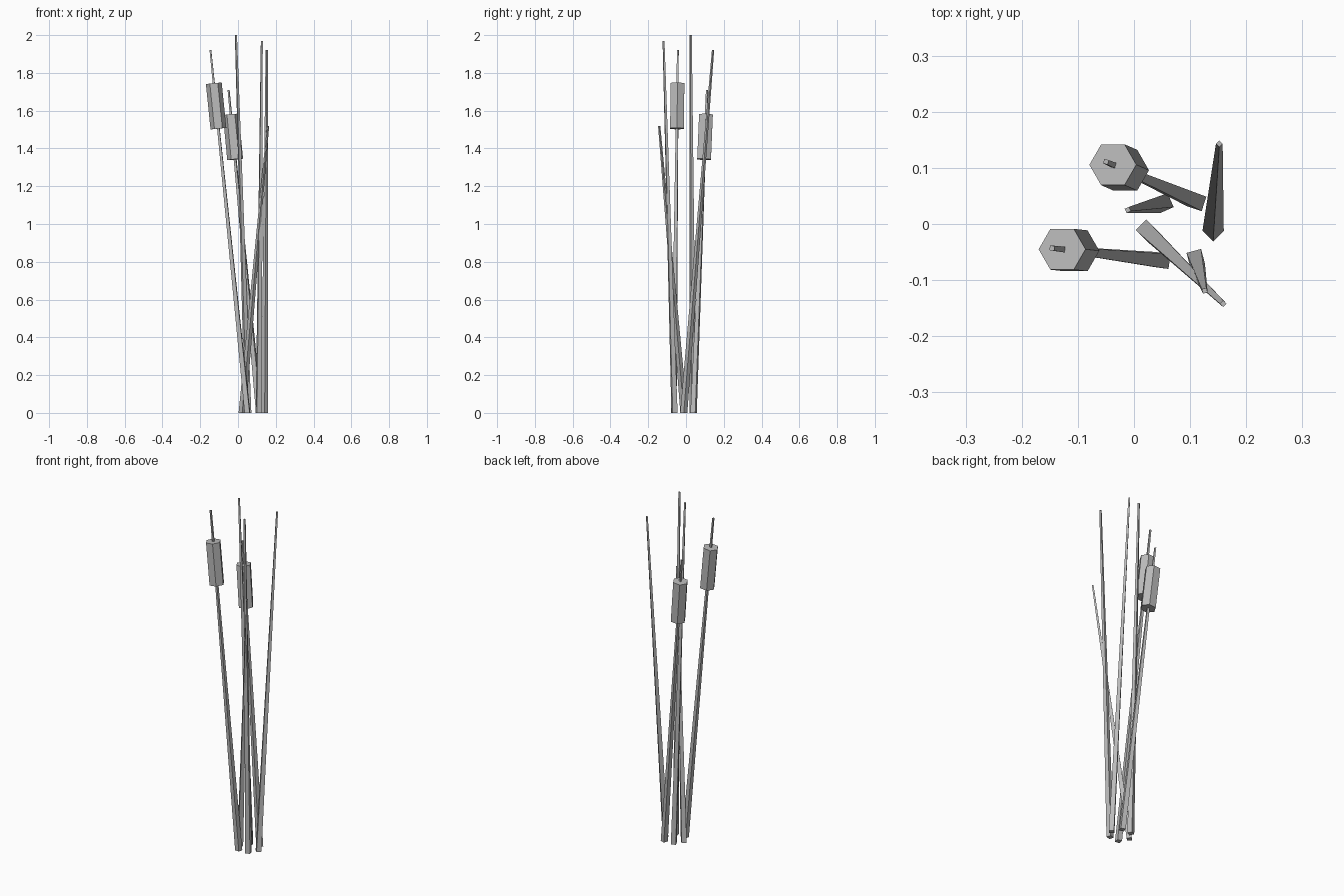
import bpy
import bmesh
from math import cos, sin, pi, radians
from mathutils import Vector

cube = bpy.data.objects.get("Cube")
if cube:
    bpy.data.objects.remove(cube, do_unlink=True)

# Single grey material
grey = bpy.data.materials.new("plain_grey")
grey.use_nodes = True
colour = (0.5, 0.5, 0.5, 1)
grey.diffuse_color = colour
grey.node_tree.nodes["Principled BSDF"].inputs["Base Color"].default_value = colour


def prism(name, start, end, r_start, r_end, sides, turn, tilt=False):
    """Tapered prism between two points, with level or tilted ends."""
    start, end = Vector(start), Vector(end)
    spin = Vector((0, 0, 1)).rotation_difference(end - start)
    bm = bmesh.new()
    rings = []
    for centre, radius in ((start, r_start), (end, r_end)):
        ring = []
        for i in range(sides):
            a = turn + 2 * pi * i / sides
            offset = Vector((radius * cos(a), radius * sin(a), 0))
            if tilt:
                offset.rotate(spin)
            ring.append(bm.verts.new(centre + offset))
        rings.append(ring)
    low, high = rings
    for i in range(sides):
        j = (i + 1) % sides
        bm.faces.new((low[i], low[j], high[j], high[i]))
    bm.faces.new(low[::-1])
    bm.faces.new(high)
    mesh = bpy.data.meshes.new(name)
    bm.to_mesh(mesh)
    bm.free()
    mesh.materials.append(grey)
    obj = bpy.data.objects.new(name, mesh)
    bpy.context.collection.objects.link(obj)


def stalk(name, base, tip, turn, head=None):
    """Square tapered stalk; head gives the height range of a seed head."""
    base, tip = Vector((*base, 0)), Vector(tip)
    prism(name, base, tip, 0.019, 0.006, 4, radians(turn + 45))
    if head:
        low, high = (base.lerp(tip, z / tip.z) for z in head)
        prism(name + "_seed_head", low, high, 0.042, 0.042, 6, 0, tilt=True)


# Reeds with seed heads
stalk("front_reed", (0.05, -0.065), (-0.146, -0.043, 1.92), -8, (1.505, 1.745))
stalk("back_reed", (0.112, 0.04), (-0.05, 0.111, 1.71), -18, (1.342, 1.58))

# Bare leaves
stalk("right_leaf", (0.053, 0.037), (-0.011, 0.025, 2.0), 24)
stalk("left_leaf", (0.141, -0.012), (0.152, 0.143, 1.92), 45)
stalk("short_leaf", (0.022, -0.011), (0.159, -0.142, 1.52), 45)
stalk("front_leaf", (0.11, -0.061), (0.126, -0.119, 1.97), 15)
